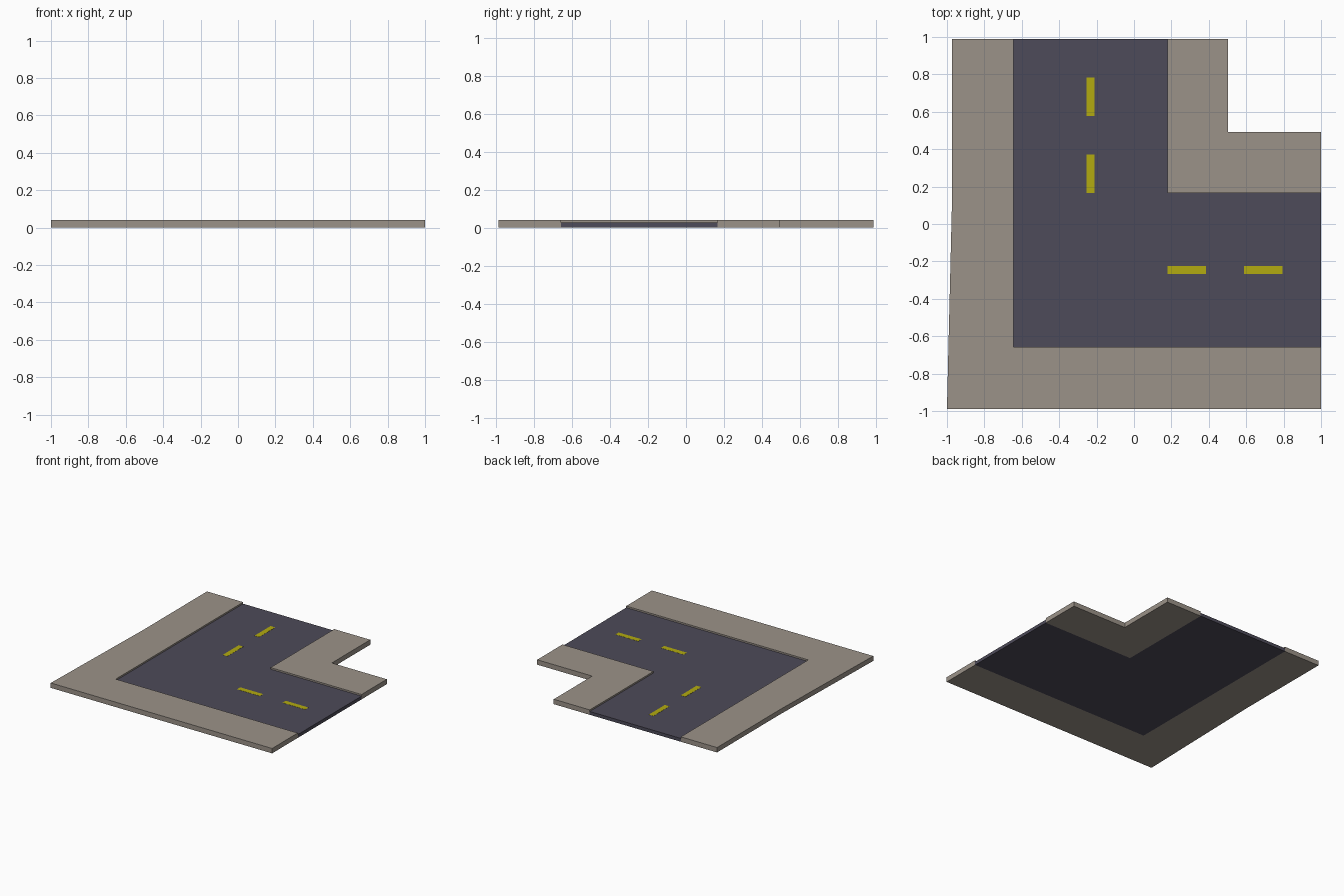
import bpy
import bmesh

if "Cube" in bpy.data.objects:
    bpy.data.objects.remove(bpy.data.objects["Cube"])


def material(name, rgb):
    mat = bpy.data.materials.new(name)
    mat.diffuse_color = (*rgb, 1)
    mat.use_nodes = True
    mat.node_tree.nodes["Principled BSDF"].inputs["Base Color"].default_value = mat.diffuse_color
    return mat


def slab(name, outline, z0, z1, mat):
    """Extrude a counter-clockwise outline from z0 up to z1."""
    bm = bmesh.new()
    face = bm.faces.new([bm.verts.new((x, y, z0)) for x, y in outline])
    grown = bmesh.ops.extrude_face_region(bm, geom=[face], use_keep_orig=True)
    top = [g for g in grown["geom"] if isinstance(g, bmesh.types.BMVert)]
    bmesh.ops.translate(bm, verts=top, vec=(0, 0, z1 - z0))
    bmesh.ops.recalc_face_normals(bm, faces=bm.faces)
    mesh = bpy.data.meshes.new(name)
    bm.to_mesh(mesh)
    bm.free()
    mesh.materials.append(mat)
    obj = bpy.data.objects.new(name, mesh)
    bpy.context.collection.objects.link(obj)
    return obj


def rect(x0, y0, x1, y1):
    return [(x0, y0), (x1, y0), (x1, y1), (x0, y1)]


paving = material("paving", (0.33, 0.29, 0.25))
asphalt = material("asphalt", (0.075, 0.07, 0.1))
yellow = material("yellow_paint", (0.45, 0.41, 0.005))

TOP, BOTTOM = 0.988, -0.988       # y limits of the tile
RX0, RX1 = -0.645, 0.178          # road sides, north arm
RY0, RY1 = -0.657, 0.166          # road sides, east arm
WALK_Z, ROAD_Z = 0.04, 0.027

# Outer pavement, with its slightly flared left edge
slab("outer_sidewalk", [(-1, BOTTOM), (1, BOTTOM), (1, RY0), (RX0, RY0),
                        (RX0, TOP), (-0.972, TOP), (-0.972, RY1)],
     0, WALK_Z, paving)

# Pavement around the inside of the bend
slab("inner_sidewalk", [(RX1, RY1), (1, RY1), (1, 0.492), (0.503, 0.492),
                        (0.503, TOP), (RX1, TOP)], 0, WALK_Z, paving)

# Sunken L-shaped roadway
slab("road", [(RX0, RY0), (1, RY0), (1, RY1), (RX1, RY1),
              (RX1, TOP), (RX0, TOP)], 0, ROAD_Z, asphalt)

# Centre-line dashes on both arms
LENGTH, HALF_WIDTH = 0.206, 0.021
for i in range(2):
    s = i * 0.411
    y, x = RY1 + s, RX1 + s
    cx, cy = (RX0 + RX1) / 2, (RY0 + RY1) / 2
    slab(f"north_dash_{i + 1}", rect(cx - HALF_WIDTH, y, cx + HALF_WIDTH, y + LENGTH),
         ROAD_Z - 0.001, ROAD_Z + 0.001, yellow)
    slab(f"east_dash_{i + 1}", rect(x, cy - HALF_WIDTH, x + LENGTH, cy + HALF_WIDTH),
         ROAD_Z - 0.001, ROAD_Z + 0.001, yellow)
